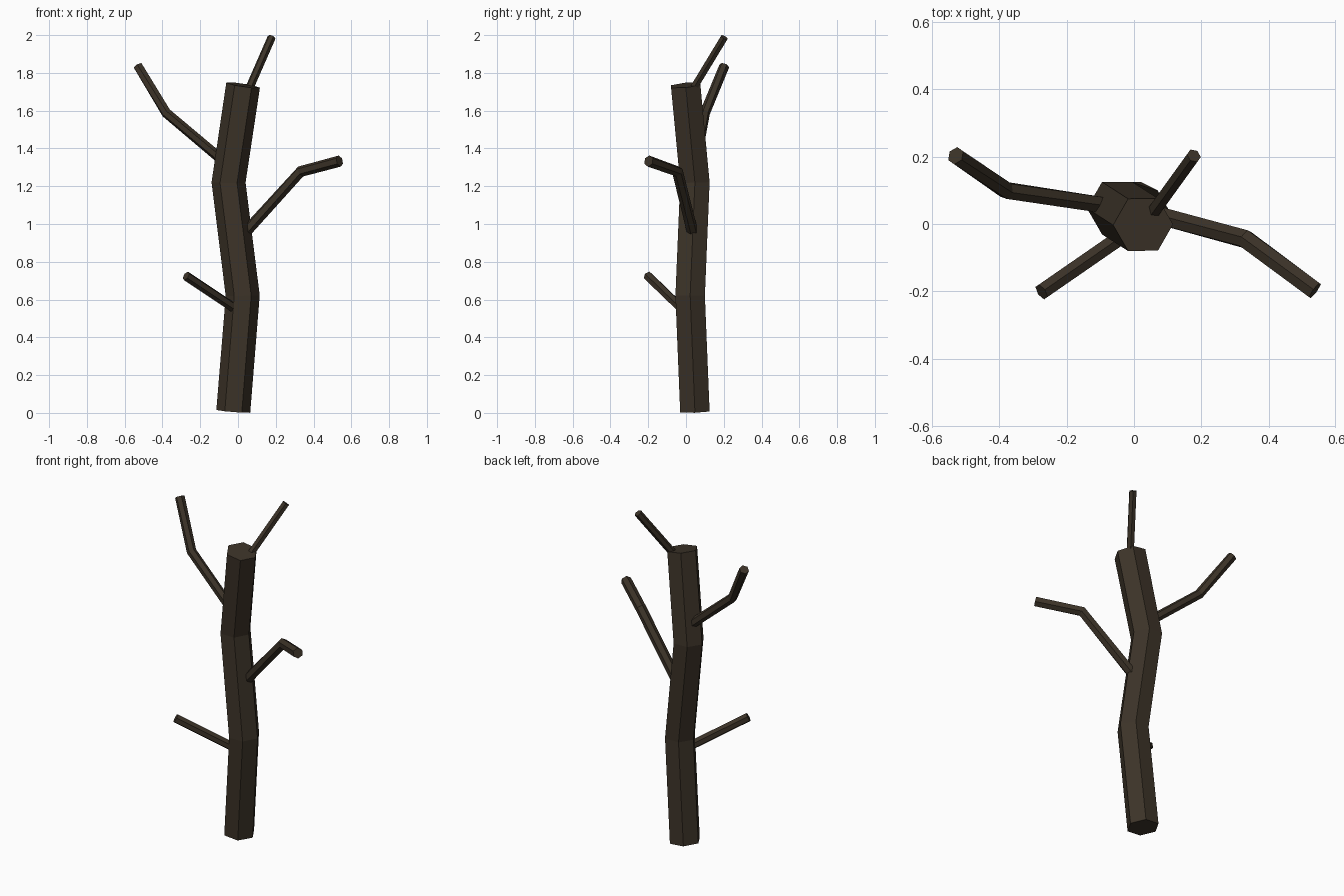
import bpy, bmesh, math
from mathutils import Vector

SIDES = 6

if "Cube" in bpy.data.objects:
    bpy.data.objects.remove(bpy.data.objects["Cube"], do_unlink=True)

# Dark bark, used everywhere
bark = bpy.data.materials.new("dark_bark")
bark.use_nodes = True
color = (0.045, 0.033, 0.021, 1)
bark.diffuse_color = color
node = bark.node_tree.nodes["Principled BSDF"]
node.inputs["Base Color"].default_value = color
node.inputs["Roughness"].default_value = 0.9


def limb(name, path, radius, ref):
    """Capped six-sided tube along a path; one corner points towards ref."""
    pts = [Vector(p) for p in path]
    dirs = [(b - a).normalized() for a, b in zip(pts, pts[1:])]
    bm = bmesh.new()
    rings = []
    for i, p in enumerate(pts):
        before, after = dirs[max(i - 1, 0)], dirs[min(i, len(dirs) - 1)]
        t = (before + after).normalized()
        u = (ref - t * ref.dot(t)).normalized()
        v = t.cross(u)
        ring = []
        for k in range(SIDES):
            a = math.tau * k / SIDES
            ring.append(bm.verts.new(p + radius * (u * math.cos(a) + v * math.sin(a))))
        rings.append(ring)
    for r0, r1 in zip(rings, rings[1:]):
        for k in range(SIDES):
            n = (k + 1) % SIDES
            bm.faces.new((r0[k], r0[n], r1[n], r1[k]))
    bm.faces.new(rings[0][::-1])
    bm.faces.new(rings[-1])
    bmesh.ops.recalc_face_normals(bm, faces=bm.faces[:])
    mesh = bpy.data.meshes.new(name)
    bm.to_mesh(mesh)
    bm.free()
    mesh.materials.append(bark)
    obj = bpy.data.objects.new(name, mesh)
    bpy.context.scene.collection.objects.link(obj)
    return obj


X, Z = Vector((1, 0, 0)), Vector((0, 0, 1))

# Crooked trunk
limb("trunk", [(-0.025, 0.047, 0.008), (0.025, 0.022, 0.62),
               (-0.05, 0.047, 1.22), (0.027, -0.002, 1.735)], 0.09, X)

# Branches, each starting inside the trunk
limb("low_right_branch", [(0.01, -0.005, 0.535), (-0.275, -0.202, 0.725)], 0.026, Z)
limb("left_branch", [(0.02, 0.04, 0.935), (0.332, -0.045, 1.278),
                     (0.538, -0.198, 1.333)], 0.03, Z)
limb("high_right_branch", [(-0.05, 0.05, 1.31), (-0.38, 0.1, 1.588),
                           (-0.53, 0.203, 1.837)], 0.027, Z)
limb("top_branch", [(0.03, -0.002, 1.65), (0.178, 0.203, 1.988)], 0.022, Z)
